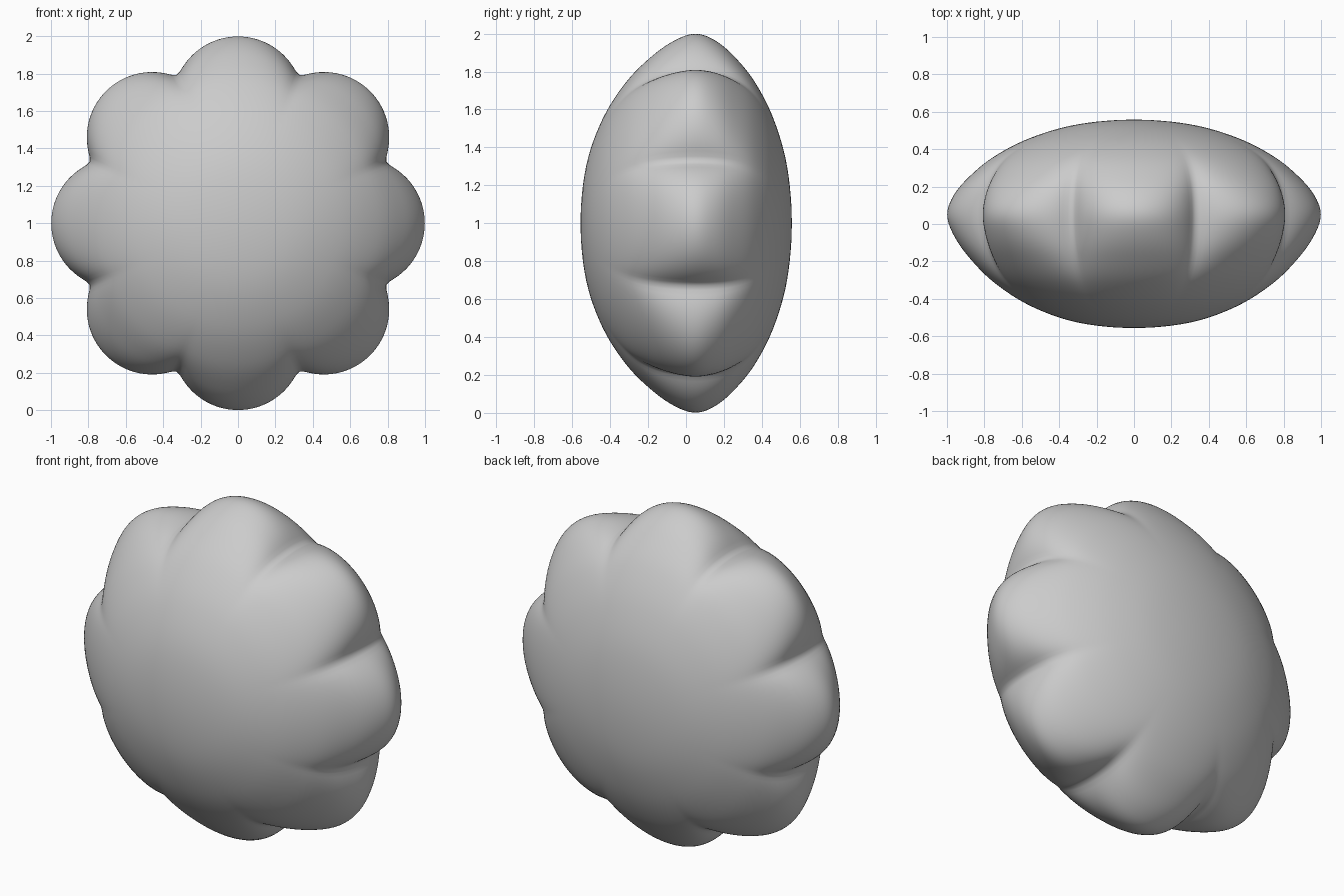
import bpy, bmesh, math

if "Cube" in bpy.data.objects:
    bpy.data.objects.remove(bpy.data.objects["Cube"])

# Ridge profile (radius, depth) from the front pole, over the lobe tip, to the back pole
PROFILE = [(0, -.556), (.3, -.527), (.55, -.44), (.75, -.312), (.89, -.17), (.97, -.05),
           (1, .05), (.97, .145), (.89, .245), (.75, .36), (.55, .462), (.3, .533), (0, .558)]
LOBES, SIDES, STEPS = 8, 240, 6


def spline(pts, steps):
    ext = [(-pts[1][0], pts[1][1])] + pts + [(-pts[-2][0], pts[-2][1])]
    out = []
    for i in range(len(pts) - 1):
        a, b, c, d = ext[i:i + 4]
        for k in range(steps):
            t = k / steps
            out.append(tuple(.5 * (2 * b[j] + (c[j] - a[j]) * t
                       + (2 * a[j] - 5 * b[j] + 4 * c[j] - d[j]) * t * t
                       + (3 * b[j] - a[j] - 3 * c[j] + d[j]) * t ** 3) for j in (0, 1)))
    return out[1:]


def outline(angle):
    # Union of circles of radius .35 centred .65 from the middle
    pitch = 2 * math.pi / LOBES
    a = (angle + pitch / 2) % pitch - pitch / 2
    return .65 * math.cos(a) + math.sqrt(.35 ** 2 - (.65 * math.sin(a)) ** 2)


def scalloped(rho, f, p=9):
    # Soft minimum: smooth dome in the middle, lobed wall at the rim
    return (rho ** -p + f ** -p - 1) ** (-1 / p)


bm = bmesh.new()
rings = []
for rho, y in spline(PROFILE, STEPS):
    ring = []
    for s in range(SIDES):
        a = 2 * math.pi * s / SIDES
        r = scalloped(rho, outline(a))
        ring.append(bm.verts.new((r * math.cos(a), y, 1 + r * math.sin(a))))
    rings.append(ring)

# Skin the rings and close both poles
front = bm.verts.new((0, PROFILE[0][1], 1))
back = bm.verts.new((0, PROFILE[-1][1], 1))
for s in range(SIDES):
    n = (s + 1) % SIDES
    for a, b in zip(rings, rings[1:]):
        bm.faces.new((a[s], a[n], b[n], b[s]))
    bm.faces.new((front, rings[0][n], rings[0][s]))
    bm.faces.new((back, rings[-1][s], rings[-1][n]))

# Soften the grooves between lobes
for _ in range(3):
    bmesh.ops.smooth_vert(bm, verts=[v for ring in rings for v in ring], factor=.5,
                          use_axis_x=True, use_axis_y=False, use_axis_z=True)
bmesh.ops.recalc_face_normals(bm, faces=bm.faces)
for f in bm.faces:
    f.smooth = True
mesh = bpy.data.meshes.new("scalloped_cushion")
bm.to_mesh(mesh)
bm.free()
obj = bpy.data.objects.new("scalloped_cushion", mesh)
bpy.context.collection.objects.link(obj)
